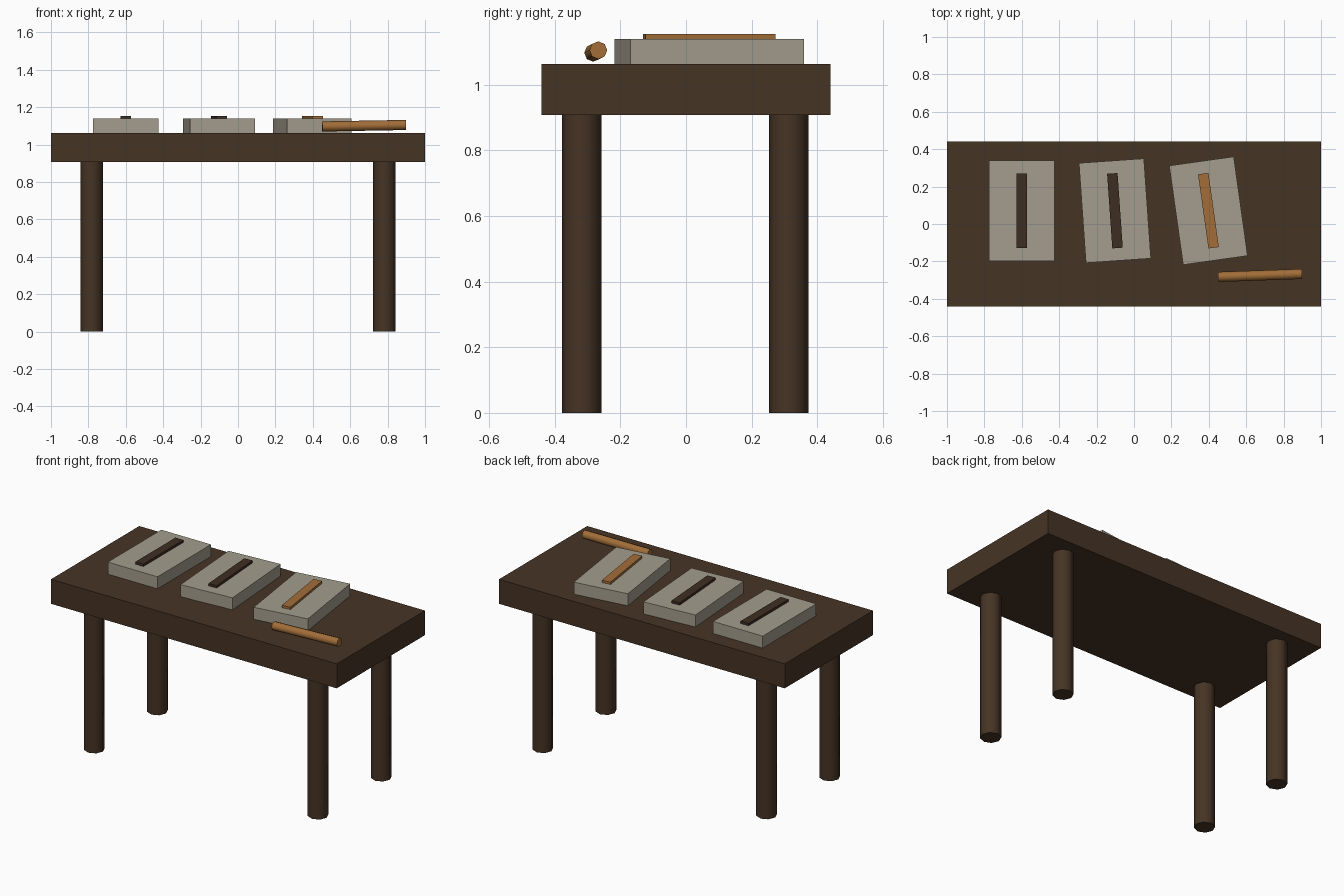
import bpy
import math
from mathutils import Vector

cube = bpy.data.objects.get("Cube")
if cube:
    bpy.data.objects.remove(cube, do_unlink=True)


def material(name, color):
    mat = bpy.data.materials.new(name)
    mat.use_nodes = True
    rgba = (*color, 1.0)
    mat.diffuse_color = rgba
    bsdf = mat.node_tree.nodes["Principled BSDF"]
    bsdf.inputs["Base Color"].default_value = rgba
    bsdf.inputs["Roughness"].default_value = 0.9
    return mat


dark_wood = material("dark wood", (0.061, 0.034, 0.018))
dark_strip = material("dark strip", (0.047, 0.027, 0.016))
stone = material("pale stone", (0.37, 0.34, 0.27))
light_wood = material("light wood", (0.36, 0.155, 0.04))


def box(name, center, size, mat, turn=0.0):
    bpy.ops.mesh.primitive_cube_add(size=1, location=center)
    obj = bpy.context.object
    obj.name = name
    obj.scale = size
    bpy.ops.object.transform_apply(location=False, rotation=False, scale=True)
    obj.rotation_euler.z = math.radians(turn)
    obj.data.materials.append(mat)
    return obj


def rod(name, start, end, radius, mat):
    """Eight-sided, smooth-shaded rod between two points."""
    start, end = Vector(start), Vector(end)
    axis = end - start
    bpy.ops.mesh.primitive_cylinder_add(vertices=8, radius=radius, depth=axis.length,
                                        location=(start + end) / 2)
    obj = bpy.context.object
    obj.name = name
    obj.rotation_euler = axis.to_track_quat('Z', 'Y').to_euler()
    obj.data.materials.append(mat)
    bpy.ops.object.shade_smooth_by_angle(angle=math.radians(50))
    return obj


# Table top and legs
TOP = 1.063
UNDER = 0.908
box("table_top", (0, 0, (TOP + UNDER) / 2), (2, 0.882, TOP - UNDER), dark_wood)
for side, x in (("right", -0.783), ("left", 0.783)):
    for end, y in (("front", -0.318), ("back", 0.313)):
        rod(f"{end}_{side}_leg", (x, y, 0), (x, y, UNDER + 0.01), 0.06, dark_wood)

# Three slabs with a raised strip on each, turned progressively
SLAB_TOP = 1.139
slabs = (("right", -0.6, 0, dark_strip),
         ("middle", -0.102, 4, dark_strip),
         ("left", 0.398, 8, light_wood))
for place, x, turn, strip_mat in slabs:
    box(f"{place}_slab", (x, 0.071, (TOP + SLAB_TOP) / 2),
        (0.348, 0.535, SLAB_TOP - TOP), stone, turn)
    box(f"{place}_strip", (x, 0.071, SLAB_TOP + 0.003), (0.056, 0.4, 0.024), strip_mat, turn)

# Loose stick lying near the front edge
rod("loose_stick", (0.45, -0.283, 1.097), (0.898, -0.267, 1.105), 0.027, light_wood)
